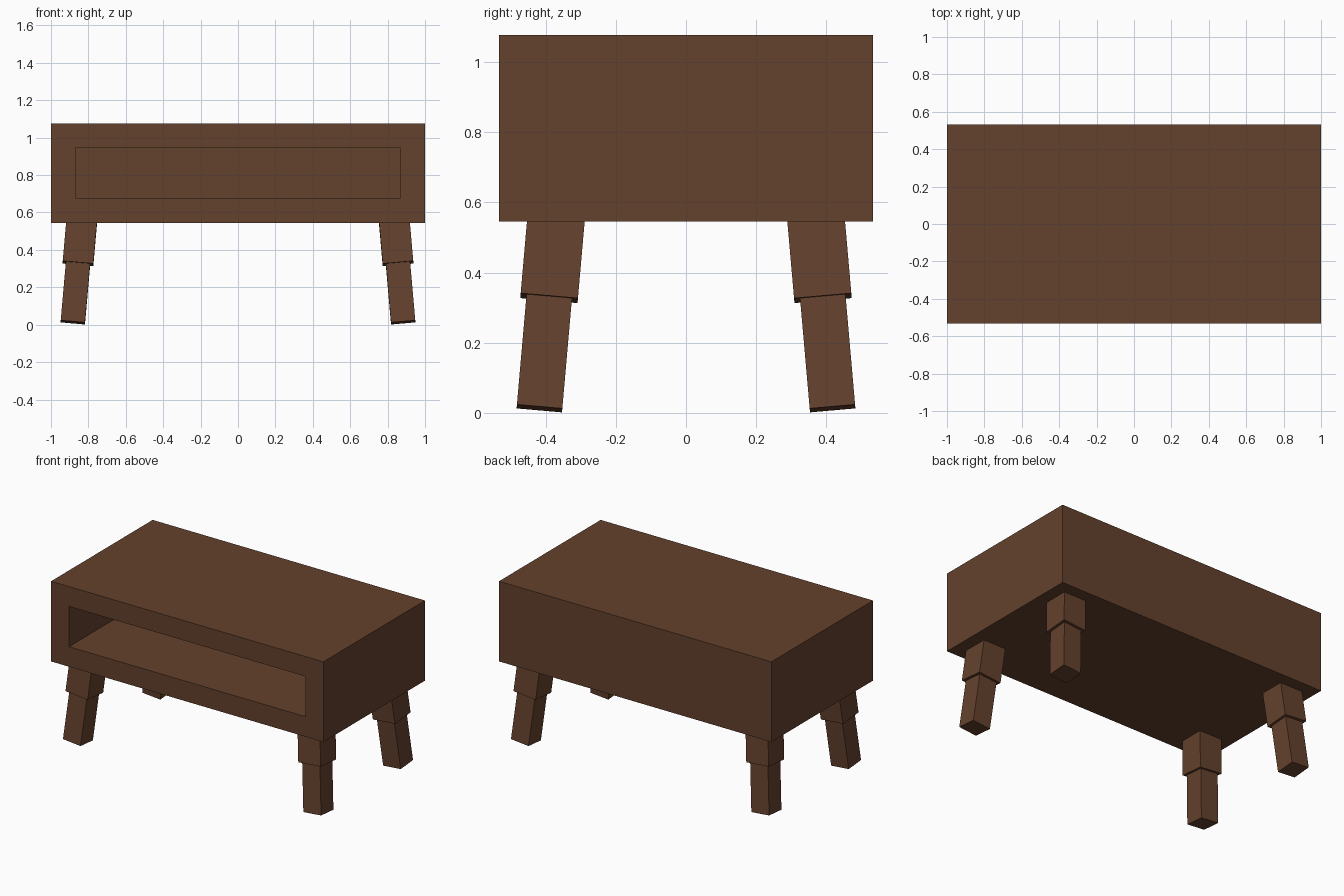
import bpy, bmesh, math
from mathutils import Matrix, Vector

if "Cube" in bpy.data.objects:
    bpy.data.objects.remove(bpy.data.objects["Cube"])

wood = bpy.data.materials.new("brown wood")
wood.diffuse_color = (0.127, 0.053, 0.026, 1)
wood.use_nodes = True
wood.node_tree.nodes["Principled BSDF"].inputs["Base Color"].default_value = wood.diffuse_color


def finish(name, bm):
    bmesh.ops.recalc_face_normals(bm, faces=bm.faces)
    mesh = bpy.data.meshes.new(name)
    bm.to_mesh(mesh)
    bm.free()
    mesh.materials.append(wood)
    obj = bpy.data.objects.new(name, mesh)
    bpy.context.collection.objects.link(obj)
    return obj


def add_box(bm, lo, hi, matrix=Matrix()):
    lo, hi = Vector(lo), Vector(hi)
    size = Matrix.Diagonal((*(hi - lo), 1))
    bmesh.ops.create_cube(bm, size=1, matrix=matrix @ Matrix.Translation((lo + hi) / 2) @ size)


# Cabinet: a block with an open compartment sunk into its front
DEPTH, BOTTOM, TOP = 0.533, 0.545, 1.077
bm = bmesh.new()
add_box(bm, (-1, -DEPTH, BOTTOM), (1, DEPTH, TOP))
bm.faces.ensure_lookup_table()
front = min(bm.faces, key=lambda f: f.calc_center_median().y)
bmesh.ops.inset_region(bm, faces=[front], thickness=0.132)
for v in front.verts:
    v.co.x = math.copysign(0.868, v.co.x)
    v.co.z = 0.945 if v.co.z > 0.8 else 0.678
back = bmesh.ops.extrude_face_region(bm, geom=[front])["geom"]
bmesh.ops.translate(bm, vec=(0, 2 * DEPTH - 0.132, 0),
                    verts=[g for g in back if isinstance(g, bmesh.types.BMVert)])
if front.is_valid:
    bmesh.ops.delete(bm, geom=[front], context='FACES_ONLY')
finish("cabinet", bm)

# Legs: thick upper block over a thinner foot, splayed outwards
TILT = math.radians(5)
for sx, x_name in ((-1, "left"), (1, "right")):
    for sy, y_name in ((-1, "front"), (1, "back")):
        splay = (Matrix.Translation((sx * 0.883, sy * 0.418, 0.0125))
                 @ Matrix.Rotation(sy * TILT, 4, 'X')
                 @ Matrix.Rotation(-sx * TILT, 4, 'Y'))
        for part, half, z0, z1 in (("foot", 0.065, 0, 0.33), ("upper_leg", 0.082, 0.317, 0.56)):
            bm = bmesh.new()
            add_box(bm, (-half, -half, z0), (half, half, z1), splay)
            finish(f"{y_name}_{x_name}_{part}", bm)
